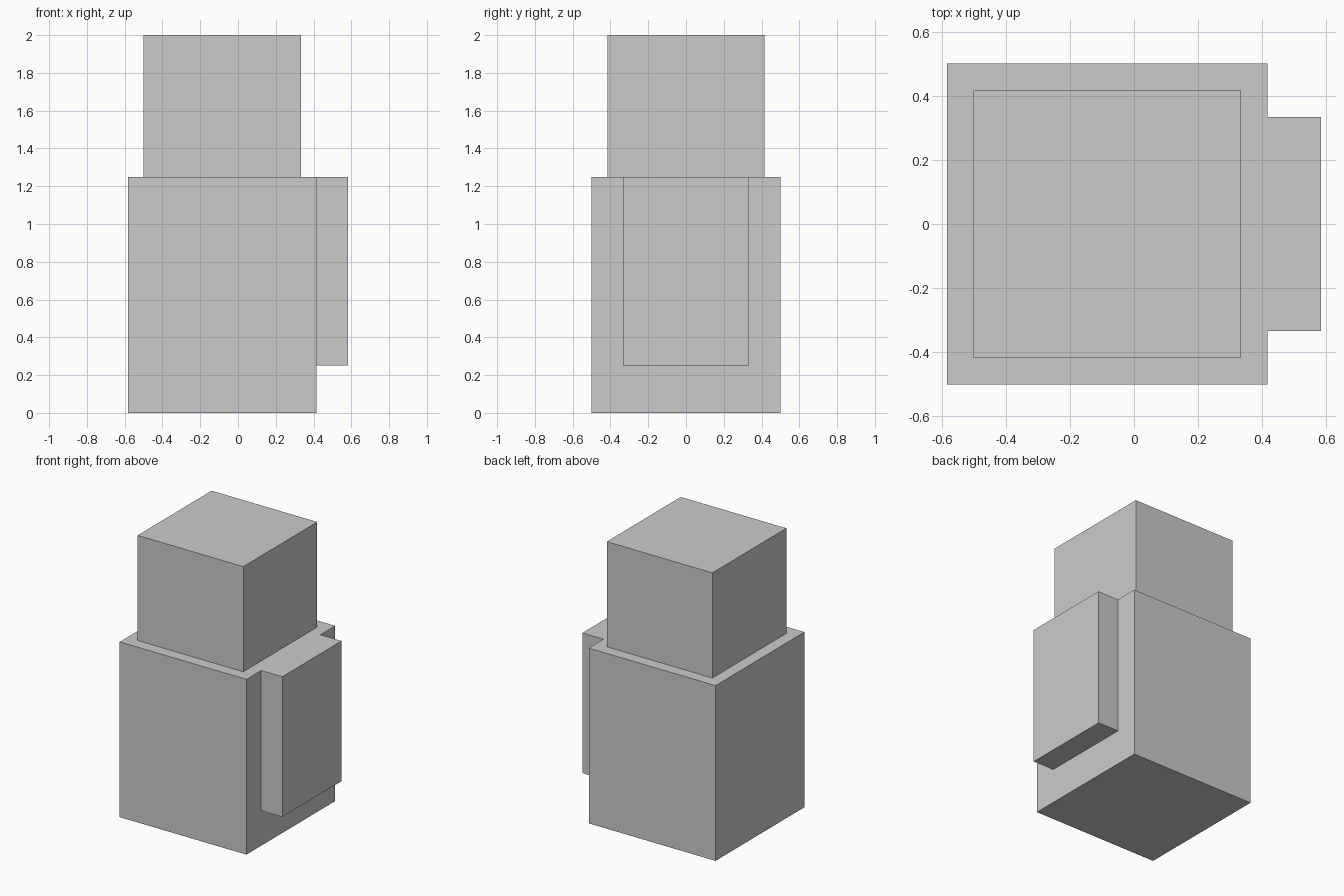
import bpy

if "Cube" in bpy.data.objects:
    bpy.data.objects.remove(bpy.data.objects["Cube"])


def box(name, lo, hi):
    """Add a box spanning two opposite corners."""
    center = [(a + b) / 2 for a, b in zip(lo, hi)]
    bpy.ops.mesh.primitive_cube_add(size=1, location=center)
    obj = bpy.context.object
    obj.name = name
    obj.scale = [b - a for a, b in zip(lo, hi)]
    bpy.ops.object.transform_apply(location=False, rotation=False, scale=True)
    return obj


# Main block standing on the ground
box("body", (-0.5833, -0.5, 0), (0.4167, 0.5, 1.25))

# Smaller block on top, centred over the body
box("head", (-0.5, -0.4167, 1.25), (0.3333, 0.4167, 2))

# Slab on the right side, flush with the body top
box("side_pack", (0.4167, -0.3333, 0.25), (0.5833, 0.3333, 1.25))
